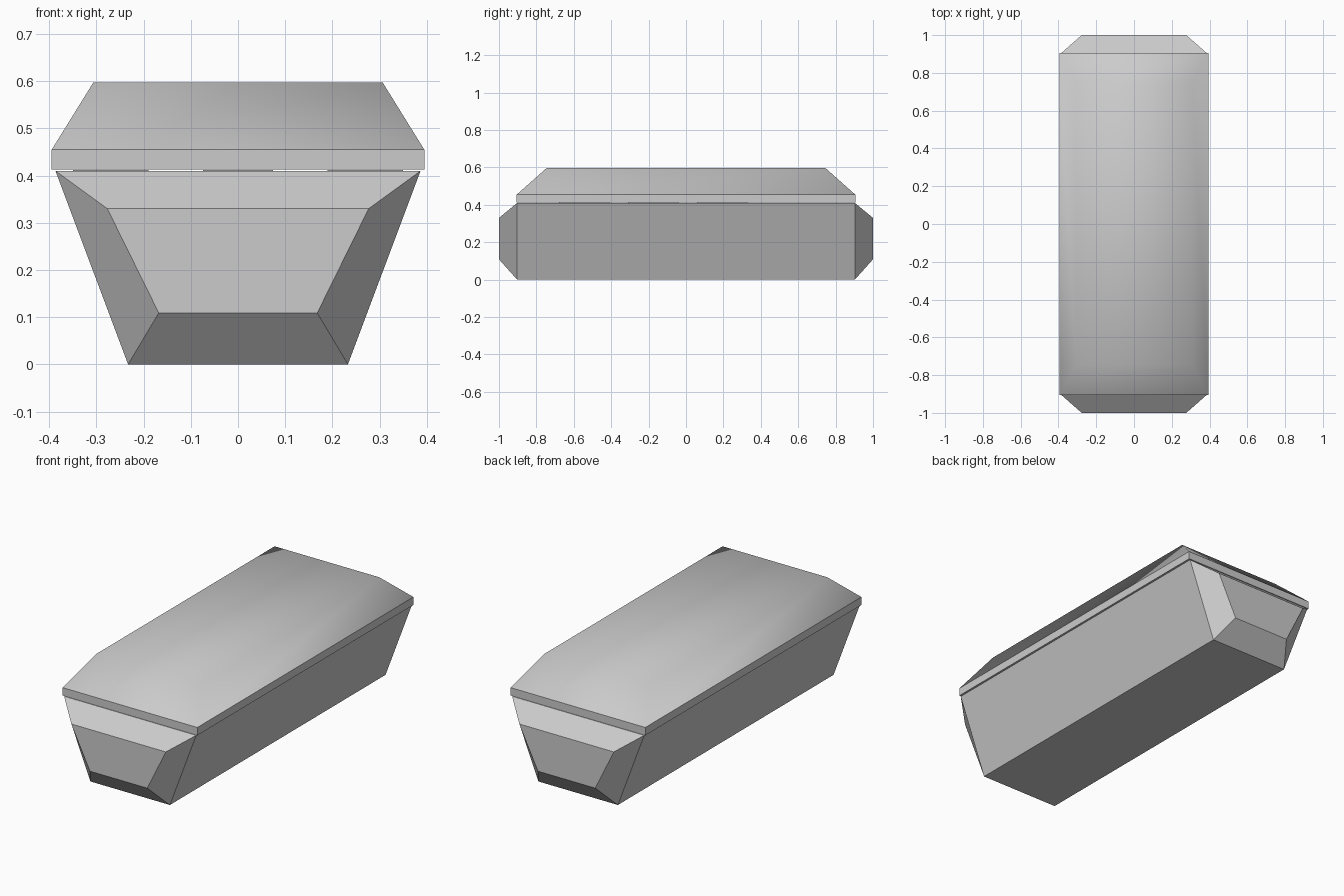
import bpy, bmesh

if "Cube" in bpy.data.objects:
    bpy.data.objects.remove(bpy.data.objects["Cube"])


def loft(name, rings, smooth_from=None):
    """Bridge four-cornered rings into a closed solid; optionally smooth the upper faces."""
    bm = bmesh.new()
    loops = [[bm.verts.new(p) for p in ring] for ring in rings]
    bm.faces.new(loops[0])
    for k, (a, b) in enumerate(zip(loops, loops[1:])):
        for i in range(4):
            j = (i + 1) % 4
            f = bm.faces.new((a[i], a[j], b[j], b[i]))
            f.smooth = smooth_from is not None and k >= smooth_from
    cap = bm.faces.new(loops[-1])
    cap.smooth = smooth_from is not None
    bmesh.ops.recalc_face_normals(bm, faces=bm.faces)
    if smooth_from is not None:
        rim = set(loops[smooth_from])
        for e in bm.edges:
            if e.verts[0] in rim and e.verts[1] in rim:
                e.smooth = False
    mesh = bpy.data.meshes.new(name)
    bm.to_mesh(mesh)
    bm.free()
    obj = bpy.data.objects.new(name, mesh)
    bpy.context.collection.objects.link(obj)
    return obj


def section(y, low, high, z0, z1):
    return [(-low, y, z0), (low, y, z0), (high, y, z1), (-high, y, z1)]


def plan(z, x, y):
    return [(-x, -y, z), (x, -y, z), (x, y, z), (-x, y, z)]


# Tapered trough with chamfered ends
loft("body", [
    section(-1.0, 0.168, 0.277, 0.109, 0.33),
    section(-0.903, 0.233, 0.387, 0, 0.41),
    section(0.903, 0.233, 0.387, 0, 0.41),
    section(1.0, 0.168, 0.277, 0.109, 0.33),
])

# Lid: flat rim below, softly shaded sloping top
loft("lid", [
    plan(0.413, 0.395, 0.905),
    plan(0.455, 0.395, 0.905),
    plan(0.597, 0.307, 0.745),
], smooth_from=1)

# Thin pads in the gap under the lid
for x, w in ((-0.27, 0.16), (0, 0.148), (0.27, 0.16)):
    for y in (-0.545, -0.175, 0.195):
        bpy.ops.mesh.primitive_cube_add(size=1, location=(x, y, 0.409))
        pad = bpy.context.object
        pad.name = "pad"
        pad.scale = (w, 0.27, 0.007)
